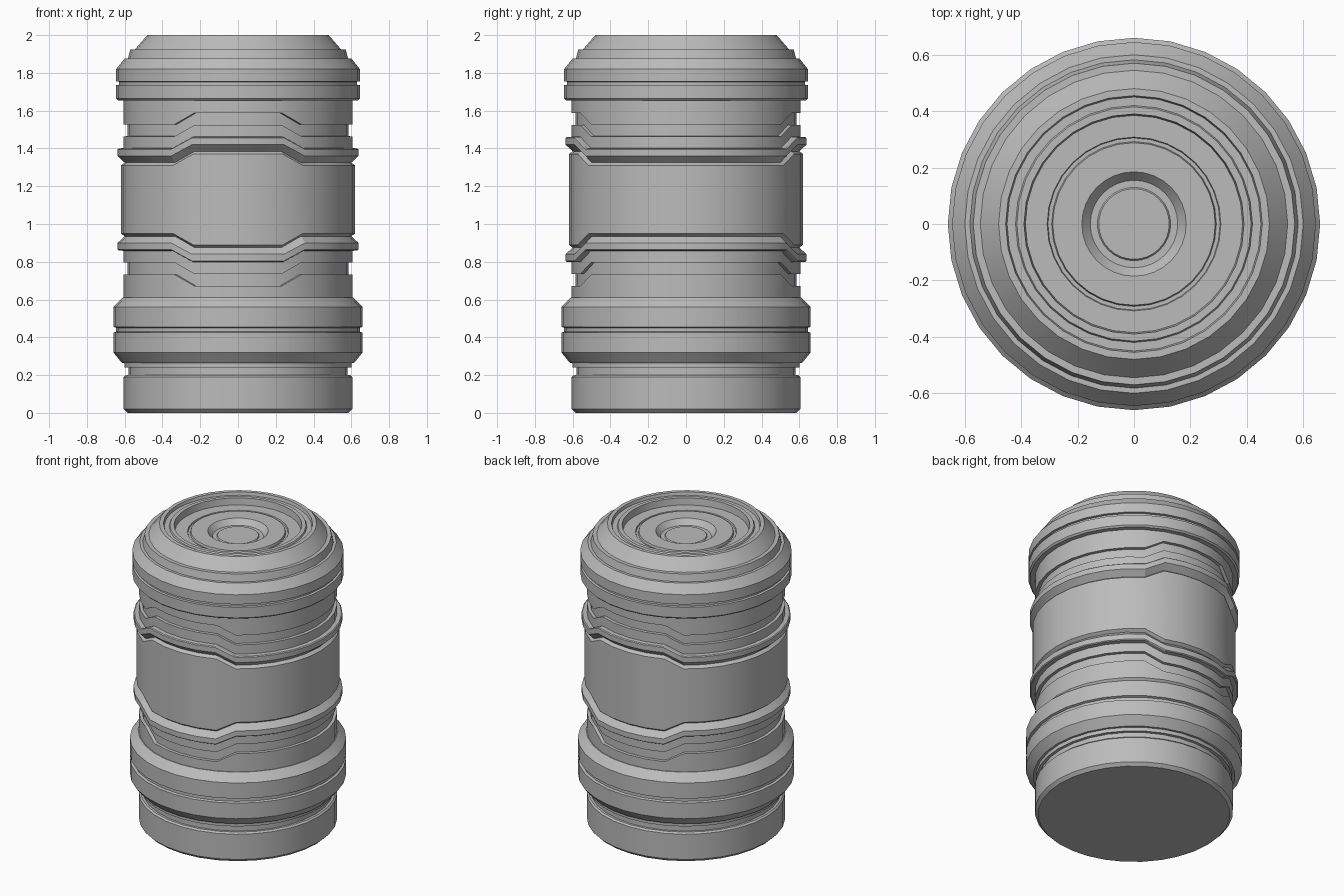
import bpy, bmesh, math

cube = bpy.data.objects.get("Cube")
if cube:
    bpy.data.objects.remove(cube, do_unlink=True)

SIDES = 32
MID = 1.13      # height the waist is mirrored about
STEP = 0.06     # how far the trim steps away from the waist at front and back

grey = bpy.data.materials.new("plain grey")
grey.use_nodes = True
colour = (0.5, 0.5, 0.5, 1)
grey.diffuse_color = colour
grey.node_tree.nodes["Principled BSDF"].inputs["Base Color"].default_value = colour


def wave(angle):
    """1 on the front and back panels, 0 at the sides, one segment of ramp."""
    away = math.degrees(math.acos(min(1, abs(math.sin(angle)))))
    return max(0, min(1, (33.75 - away) / 11.25))


def lathe(name, profile, shift=0):
    """Revolve (radius, height) points; shift moves the trim up or down."""
    bm = bmesh.new()
    rings = []
    for r, z in profile:
        if r == 0:
            rings.append([bm.verts.new((0, 0, z))] * SIDES)
            continue
        ring = []
        for i in range(SIDES):
            a = 2 * math.pi * i / SIDES
            moves = 0.64 > abs(z - MID) > 0.1 and abs(z - MID) < 0.41
            dz = shift * wave(a) if moves else 0
            ring.append(bm.verts.new((r * math.cos(a), r * math.sin(a), z + dz)))
        rings.append(ring)
    for low, high in zip(rings, rings[1:]):
        for i in range(SIDES):
            j = (i + 1) % SIDES
            corners = list(dict.fromkeys((low[i], low[j], high[j], high[i])))
            bm.faces.new(corners)
    bmesh.ops.recalc_face_normals(bm, faces=bm.faces)
    mesh = bpy.data.meshes.new(name)
    bm.to_mesh(mesh)
    bm.free()
    mesh.materials.append(grey)
    obj = bpy.data.objects.new(name, mesh)
    bpy.context.collection.objects.link(obj)
    return obj


# Foot with its neck groove
lathe("foot", [(0, 0), (0.585, 0), (0.605, 0.02), (0.605, 0.19), (0.595, 0.2),
               (0.58, 0.2), (0.58, 0.24), (0.6, 0.24), (0.6, 0.265), (0, 0.265)])

# Wide double collar near the bottom
lathe("lower_collar", [(0, 0.265), (0.615, 0.265), (0.66, 0.32), (0.66, 0.425),
                       (0.645, 0.43), (0.645, 0.45), (0.66, 0.455), (0.66, 0.56),
                       (0.61, 0.61), (0, 0.61)])

# Waist: heights measured from its middle, mirrored into two halves
half_waist = [(0.62, 0), (0.62, 0.18), (0.6, 0.195), (0.638, 0.23),
              (0.638, 0.265), (0.632, 0.27), (0.605, 0.272), (0.605, 0.334),
              (0.585, 0.335), (0.585, 0.397), (0.605, 0.398), (0.605, 0.53)]
for name, side in (("upper_waist", 1), ("lower_waist", -1)):
    lathe(name, [(r, MID + side * h) for r, h in half_waist], side * STEP)

# Double collar near the top
lathe("upper_collar", [(0, 1.655), (0.635, 1.655), (0.645, 1.665), (0.645, 1.735),
                       (0.63, 1.737), (0.63, 1.753), (0.645, 1.755), (0.645, 1.82),
                       (0.6, 1.877), (0, 1.877)])

# Cap with a sloped shoulder, stepped rings and a shallow dish
lathe("cap", [(0.6, 1.877), (0.582, 1.877), (0.57, 1.925), (0.545, 1.925),
              (0.48, 2.0), (0.455, 2.0), (0.45, 1.98), (0.42, 1.98), (0.415, 1.99),
              (0.39, 1.99), (0.385, 1.945), (0.308, 1.945), (0.305, 1.935),
              (0.292, 1.935), (0.288, 1.95), (0.185, 1.95), (0.155, 1.915),
              (0.13, 1.915), (0.125, 1.922), (0, 1.922)])

# Smooth around the body, crisp at every step
for obj in bpy.context.collection.objects:
    obj.select_set(obj.type == "MESH" and grey.name in obj.data.materials)
    if obj.select_get():
        bpy.context.view_layer.objects.active = obj
bpy.ops.object.shade_smooth_by_angle(angle=math.radians(20))
